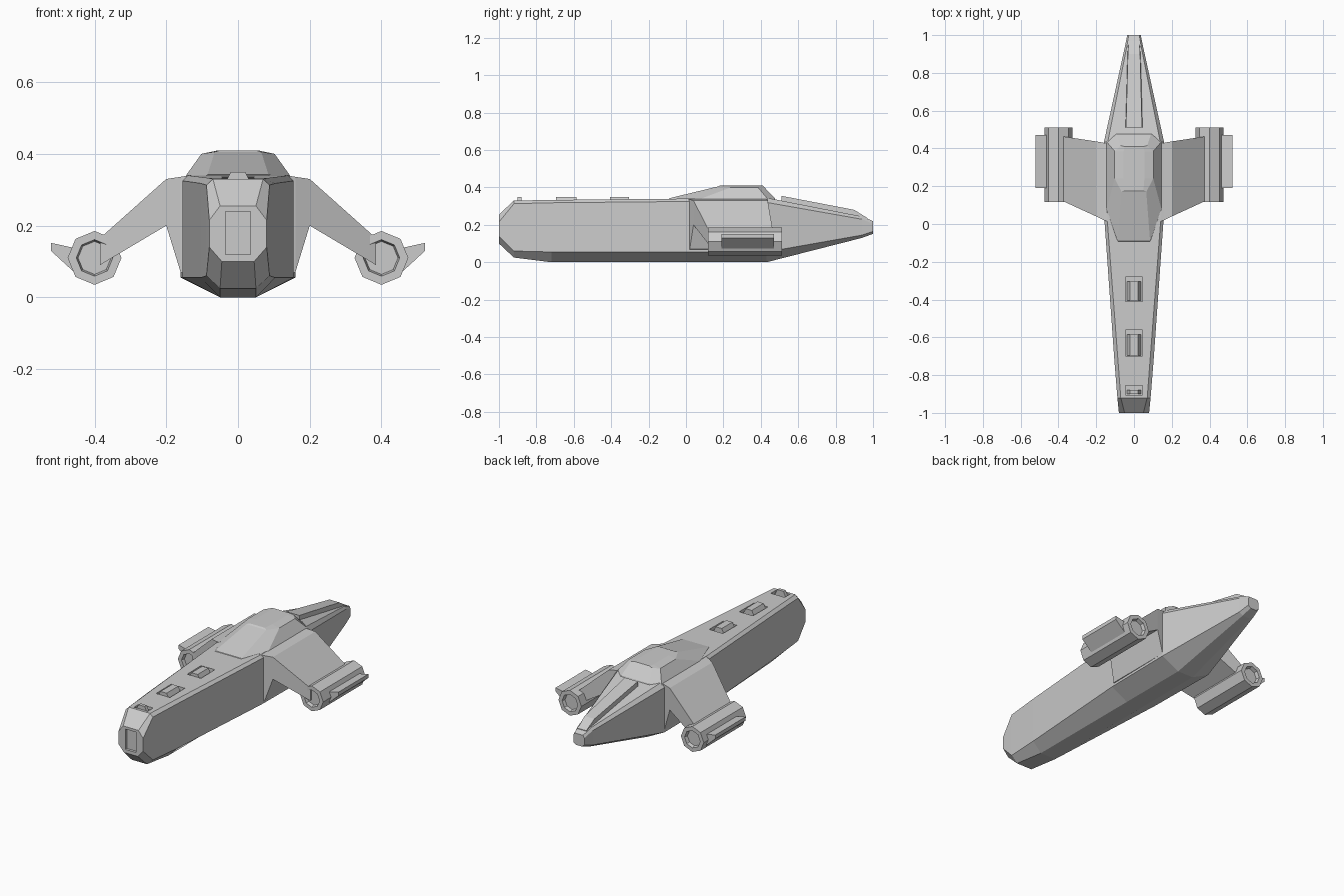
import bpy, bmesh
from math import radians
from mathutils import Matrix

if "Cube" in bpy.data.objects:
    bpy.data.objects.remove(bpy.data.objects["Cube"])


def finish(name, bm, mirror=False):
    bmesh.ops.recalc_face_normals(bm, faces=bm.faces)
    me = bpy.data.meshes.new(name)
    bm.to_mesh(me)
    bm.free()
    ob = bpy.data.objects.new(name, me)
    bpy.context.collection.objects.link(ob)
    if mirror:
        # empty mirror_object: reflects across world x = 0
        ob.modifiers.new("Mirror", 'MIRROR').use_mirror_merge = False
    return ob


def loft(name, rings, mirror=False):
    bm = bmesh.new()
    vs = [[bm.verts.new(p) for p in r] for r in rings]
    n = len(rings[0])
    for a, b in zip(vs, vs[1:]):
        for i in range(n):
            j = (i + 1) % n
            bm.faces.new((a[i], a[j], b[j], b[i]))
    bm.faces.new(vs[0])
    bm.faces.new(vs[-1])
    return finish(name, bm, mirror)


def extrude_y(name, profile, y0, y1, mirror=False):
    return loft(name, [[(x, y, z) for x, z in profile] for y in (y0, y1)], mirror)


def box_profile(w, z0, z1):
    return [(-w, z0), (w, z0), (w, z1), (-w, z1)]


# Hull: eight-sided sections (y, top w, top z, side w, upper z, lower z, bottom w, bottom z)
stations = [
    (-1.00, .050, .255, .080, .215, .140, .045, .100),
    (-0.92, .070, .330, .088, .313, .060, .050, .025),
    (-0.72, .085, .333, .104, .318, .055, .050, .000),
    (0.00, .140, .340, .155, .325, .055, .050, .000),
    (0.43, .140, .345, .160, .320, .055, .050, .000),
    (0.94, .038, .245, .048, .230, .145, .025, .130),
    (1.00, .028, .220, .036, .205, .165, .020, .152),
]
rings = []
for y, tw, tz, sw, zu, zl, bw, bz in stations:
    half = [(tw, tz), (sw, zu), (sw, zl), (bw, bz)]
    prof = half + [(-x, z) for x, z in reversed(half)]
    rings.append([(x, y, z) for x, z in prof])
hull = loft("hull", rings)


def cut(name, profile, y0, y1):
    c = extrude_y(name, profile, y0, y1)
    c.hide_render = True
    c.hide_viewport = True
    m = hull.modifiers.new(name, 'BOOLEAN')
    m.object = c
    m.operation = 'DIFFERENCE'
    m.solver = 'EXACT'


# Bow door recess
cut("bow_recess", box_profile(.035, .12, .24), -1.1, -0.985)

# Deck hatches: recess with a bevelled cover inside
for i, (y0, y1) in enumerate([(-.41, -.28), (-.70, -.56), (-.905, -.855)]):
    cut(f"hatch_recess_{i}", box_profile(.045, .315, .40), y0, y1)
    extrude_y(f"hatch_cover_{i}", [(-.04, .31), (-.02, .35), (.02, .35), (.04, .31)],
              y0 + .005, y1 - .025)

# Cabin roof: faceted dome
def octagon(w, wf, wb, y0, y1, y2, y3, z, zside):
    right = [(wf, y0, z), (w, y1, zside), (w, y2, zside), (wb, y3, z)]
    return right + [(-x, y, h) for x, y, h in reversed(right)]


loft("cabin_roof", [
    octagon(.155, .09, .10, -.10, .06, .44, .48, .325, .320),
    octagon(.145, .085, .09, -.09, .08, .435, .475, .342, .340),
    octagon(.102, .065, .07, .17, .24, .385, .415, .405, .400),
    octagon(.055, .05, .05, .18, .24, .385, .41, .41, .41)])

# Stern spine: raised tapering block
loft("stern_spine", [
    [(-w, y, z0), (w, y, z0), (w * .85, y, z1), (-w * .85, y, z1)]
    for y, w, z0, z1 in [(.51, .05, .28, .355), (.90, .038, .20, .28), (.97, .033, .19, .236)]])

# Wings: (x, top z, bottom z, front y, rear y)
loft("wing", [
    [(x, y0, zt), (x, y1, zt), (x, y1, zb), (x, y0, zb)]
    for x, zt, zb, y0, y1 in [(.13, .341, .06, .01, .425), (.16, .336, .07, .02, .43),
                              (.20, .33, .20, .04, .437), (.385, .165, .09, .125, .465)]],
    mirror=True)

# Engine pods: octagonal tubes with recessed ends
bm = bmesh.new()
bmesh.ops.create_cone(bm, cap_ends=True, segments=8, radius1=.075, radius2=.075, depth=.395,
                      matrix=Matrix.Translation((.4, .3145, .11)) @ Matrix.Rotation(radians(90), 4, 'X'))
ends = [f for f in bm.faces if len(f.verts) == 8]
for f in ends:
    n = f.normal.copy()
    bmesh.ops.inset_region(bm, faces=[f], thickness=.024)
    bmesh.ops.inset_region(bm, faces=[f], thickness=.005)
    bmesh.ops.translate(bm, verts=f.verts, vec=-n * .02)
finish("engine_pod", bm, mirror=True)

# Pod fins
extrude_y("pod_fin", [(.42, .14), (.458, .138), (.522, .152), (.522, .130), (.435, .05), (.41, .06)],
          .19, .47, mirror=True)
